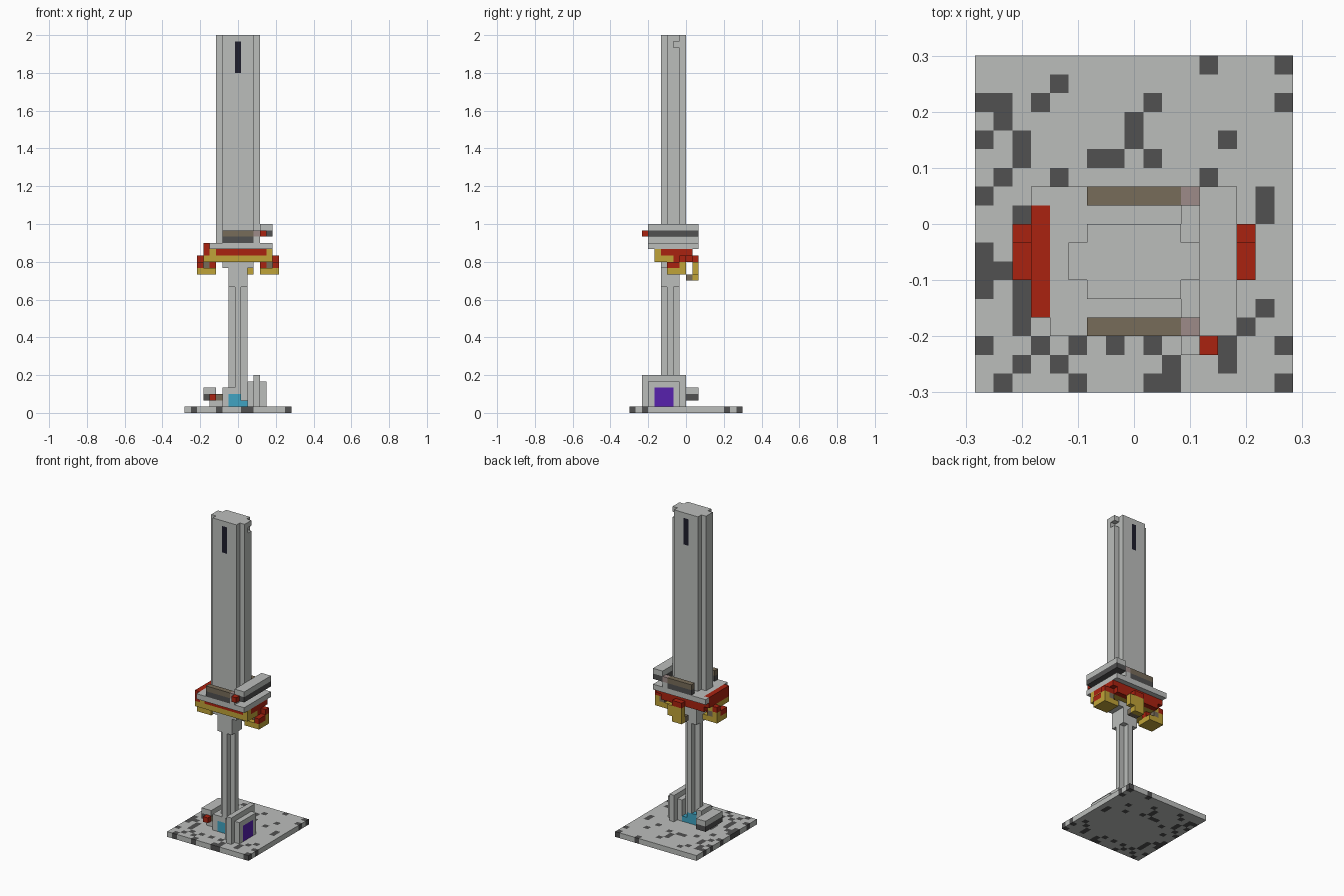
import bpy
import bmesh
import math

if "Cube" in bpy.data.objects:
    bpy.data.objects.remove(bpy.data.objects["Cube"])

U = 1 / 30                      # edge of one cube
OX, OY = -17 / 60, -0.3         # grid origin

COLORS = {
    "stone": (0.50, 0.515, 0.50),
    "charcoal": (0.082, 0.082, 0.082),
    "red": (0.40, 0.016, 0.005),
    "gold": (0.53, 0.37, 0.04),
    "bronze": (0.185, 0.15, 0.10),
    "dusty_pink": (0.34, 0.26, 0.25),
    "cyan": (0.05, 0.37, 0.54),
    "purple": (0.095, 0.015, 0.42),
    "ink": (0.013, 0.013, 0.025),
}
mats = []
for name, c in COLORS.items():
    m = bpy.data.materials.new(name)
    m.diffuse_color = (*c, 1)
    m.use_nodes = True
    m.node_tree.nodes["Principled BSDF"].inputs["Base Color"].default_value = m.diffuse_color
    mats.append(m)
INDEX = {n: k for k, n in enumerate(COLORS)}

cells = {}                      # (i, j, k) -> (part, colour)


def box(part, color, i, j, k):
    """Fill inclusive cell ranges; later boxes replace earlier ones."""
    for a in range(i[0], i[-1] + 1):
        for b in range(j[0], j[-1] + 1):
            for c in range(k[0], k[-1] + 1):
                cells[a, b, c] = (part, color)


# Base slab with scattered dark stones (row: columns)
box("base", "stone", (0, 16), (0, 17), (0,))
SPOTS = {
    17: (12, 16), 16: (4,), 15: (0, 1, 3, 9, 16), 14: (1, 8),
    13: (0, 2, 8, 13), 12: (2, 6, 7, 9), 11: (1, 4, 12), 10: (0, 15),
    9: (2, 15), 7: (0,), 6: (0, 1), 5: (0, 2), 4: (2, 15), 3: (2, 14),
    2: (0, 3, 5, 7, 9, 13, 16), 1: (2, 4, 10, 13), 0: (1, 5, 9, 10, 16),
}
for j, cols in SPOTS.items():
    for i in cols:
        box("base", "charcoal", (i,), (j,), (0,))

# Doorway block beside the shaft
box("gate", "stone", (10,), (3, 7), (1, 4))
box("gate", "stone", (11,), (2, 8), (1, 5))
box("gate", "stone", (12,), (3, 7), (1, 4))
box("gate", "purple", (12,), (4, 6), (1, 3))

# Small side bar on the base
box("side_bar", "stone", (4, 5), (6, 7), (1,))
box("side_bar", "bronze", (5,), (6, 7), (2,))
box("side_bar", "stone", (6,), (5, 7), (1, 3))
box("side_bar", "charcoal", (3, 4), (6, 10), (2,))
box("side_bar", "stone", (3, 4), (6, 10), (3,))
box("side_bar", "red", (4,), (5,), (2,))

# Cross-section shaft, wider block on top, glowing foot
box("shaft", "stone", (7, 9), (6,), (1, 19))
box("shaft", "stone", (8,), (5, 7), (1, 19))
box("shaft", "stone", (7, 9), (5, 7), (20, 23))
box("shaft", "stone", (6, 10), (5, 7), (23,))
box("shaft_foot", "cyan", (7, 9), (5, 7), (1,))
box("shaft_foot", "cyan", (7, 8), (5, 7), (2,))
box("shaft_foot", "stone", (7,), (5,), (3,))

# Gold collar with red trim
box("collar", "gold", (4, 13), (4, 8), (24,))
box("collar", "gold", (3,), (4, 8), (24,))
box("collar", "red", (4, 12), (9,), (24,))
box("collar", "red", (4, 13), (4, 9), (25,))
for i in (4, 13):
    box("collar", "gold", (i,), (4,), (24, 25))
box("collar", "red", (13,), (7, 8), (24,))
box("collar", "red", (3,), (4, 9), (25, 26))

# Hooked claws at both ends of the collar
for mirror in (False, True):
    def side(*r):
        return tuple(sorted(16 - a for a in r)) if mirror else r
    box("claw", "gold", side(2, 4), (6, 8), (22,))
    box("claw", "gold", side(2), (8,), (23,))
    box("claw", "gold", side(2), (6, 7), (22,))
    box("claw", "red", side(2), (6, 7), (23,))
    box("claw", "red", side(2), (8,), (24,))
    box("claw", "bronze", side(3), (7, 8), (23,))
    box("claw", "red", side(4), (7,), (23,))

# Hooked claw at the back
box("back_claw", "red", (8, 9), (10,), (24,))
box("back_claw", "gold", (8, 9), (10,), (21, 23))
box("back_claw", "gold", (10,), (10,), (22, 23))
box("back_claw", "bronze", (8, 9), (9,), (21,))

# Stone platform, rails and the long side bar
box("platform", "stone", (4, 13), (3, 10), (26,))
box("platform", "stone", (3,), (10,), (26,))
box("platform", "stone", (11,), (3, 10), (27,))
for j in (3, 10):
    box("rail", "charcoal", (6, 10), (j,), (27,))
    box("rail", "bronze", (6, 10), (j,), (28,))
    box("rail", "dusty_pink", (11,), (j,), (28,))
box("cross_bar", "charcoal", (12, 13), (3, 10), (28,))
box("cross_bar", "stone", (12, 13), (3, 10), (29,))
box("cross_bar", "red", (12,), (2,), (28,))

# Tall tower with side ridges, a notch and a slot
box("tower", "stone", (6, 10), (5, 8), (26, 59))
box("tower", "stone", (5, 11), (6, 7), (26, 59))
box("tower", "ink", (8,), (5, 8), (54, 58))
del cells[11, 7, 58]

# Turn the cells of each part into exposed faces
DIRS = [(a, s) for a in range(3) for s in (0, 1)]
for part in sorted({p for p, _ in cells.values()}):
    bm = bmesh.new()
    for cell, (p, color) in cells.items():
        if p != part:
            continue
        for axis, s in DIRS:
            near = list(cell)
            near[axis] += 2 * s - 1
            if tuple(near) in cells:
                continue
            u, v = (axis + 1) % 3, (axis + 2) % 3
            quad = []
            for du, dv in ((0, 0), (1, 0), (1, 1), (0, 1)):
                q = list(cell)
                q[axis] += s
                q[u] += du
                q[v] += dv
                quad.append(bm.verts.new((OX + q[0] * U, OY + q[1] * U, q[2] * U)))
            face = bm.faces.new(quad if s else quad[::-1])
            face.material_index = INDEX[color]
    bmesh.ops.remove_doubles(bm, verts=bm.verts[:], dist=1e-4)
    bmesh.ops.dissolve_limit(bm, angle_limit=math.radians(1), verts=bm.verts[:],
                             edges=bm.edges[:], delimit={'MATERIAL'})
    mesh = bpy.data.meshes.new(part)
    bm.to_mesh(mesh)
    bm.free()
    for m in mats:
        mesh.materials.append(m)
    bpy.context.collection.objects.link(bpy.data.objects.new(part, mesh))
